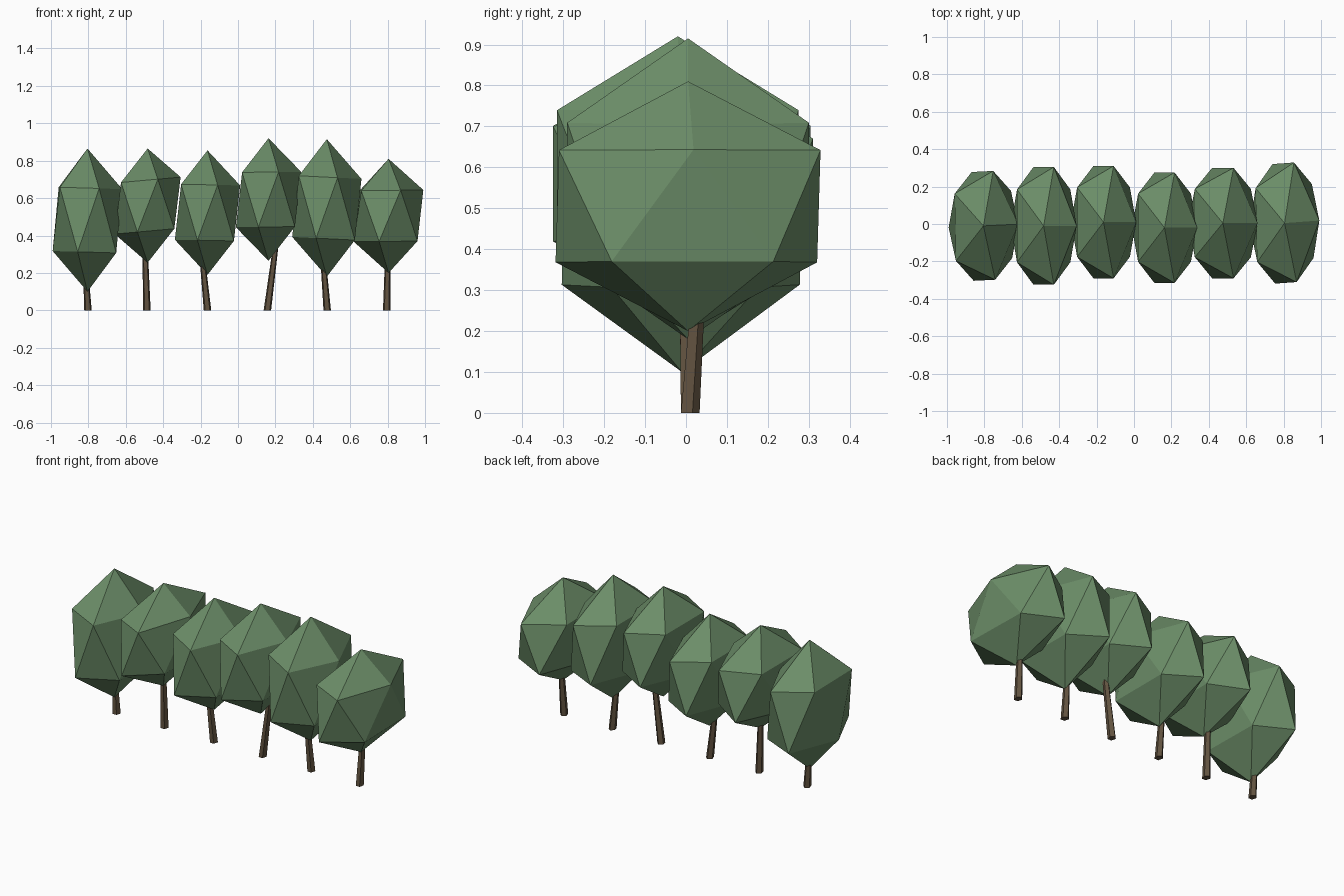
import bpy, bmesh
from mathutils import Matrix, Vector

if "Cube" in bpy.data.objects:
    bpy.data.objects.remove(bpy.data.objects["Cube"])


def material(name, rgb):
    m = bpy.data.materials.new(name)
    m.diffuse_color = (*rgb, 1)
    m.use_nodes = True
    m.node_tree.nodes["Principled BSDF"].inputs["Base Color"].default_value = m.diffuse_color
    return m


LEAF = material("leaf_green", (0.15, 0.27, 0.14))
BARK = material("bark_brown", (0.12, 0.085, 0.05))


def finish(bm, name, mat):
    mesh = bpy.data.meshes.new(name)
    bm.to_mesh(mesh)
    bm.free()
    mesh.materials.append(mat)
    bpy.context.collection.objects.link(bpy.data.objects.new(name, mesh))


def crown(name, cx, cy, rx, ry, bottom, top, tilt, yaw):
    # Faceted 20-sided crown, narrow along the row and slightly tilted
    bm = bmesh.new()
    bmesh.ops.create_icosphere(bm, subdivisions=1, radius=1,
                               matrix=Matrix.Rotation(yaw, 4, 'Z'))
    mid, rz = (top + bottom) / 2, (top - bottom) / 2
    for v in bm.verts:
        x, y, z = v.co
        v.co = (cx + x * rx, cy + y * ry, mid + z * rz + tilt * x * rx)
    finish(bm, name, LEAF)


def trunk(name, x, y, lean_x, lean_y, height):
    # Tapered five-sided trunk, leaning by a slope in x and y
    bm = bmesh.new()
    bmesh.ops.create_cone(bm, cap_ends=True, segments=5, radius1=0.021,
                          radius2=0.015, depth=height)
    for v in bm.verts:
        z = v.co.z + height / 2
        v.co = Vector((x + v.co.x + lean_x * z, y + v.co.y * 1.2 + lean_y * z, z))
    finish(bm, name, BARK)


# crown: cx, cy, rx, ry, bottom, top, tilt, yaw; trunk: x, lean x, lean y
TREES = [
    (-0.805, -0.01, 0.208, 0.342, 0.10, 0.865, -0.03, 0.03, -0.802, -0.06, 0.0),
    (-0.483, -0.01, 0.197, 0.370, 0.255, 0.865, 0.09, 0.0, -0.487, -0.03, 0.0),
    (-0.163, 0.01, 0.195, 0.353, 0.19, 0.855, -0.02, 0.0, -0.163, -0.10, -0.03),
    (0.163, -0.02, 0.195, 0.347, 0.265, 0.92, 0.01, 0.0, 0.157, 0.13, 0.0),
    (0.475, 0.005, 0.207, 0.347, 0.18, 0.915, -0.05, 0.0, 0.477, -0.08, -0.03),
    (0.805, 0.005, 0.208, 0.376, 0.20, 0.81, 0.01, 0.04, 0.795, 0.02, 0.07),
]
for i, t in enumerate(TREES, 1):
    crown(f"tree_crown_{i}", *t[:8])
    trunk(f"tree_trunk_{i}", t[8], 0.008, t[9], t[10], t[4] + 0.10)
